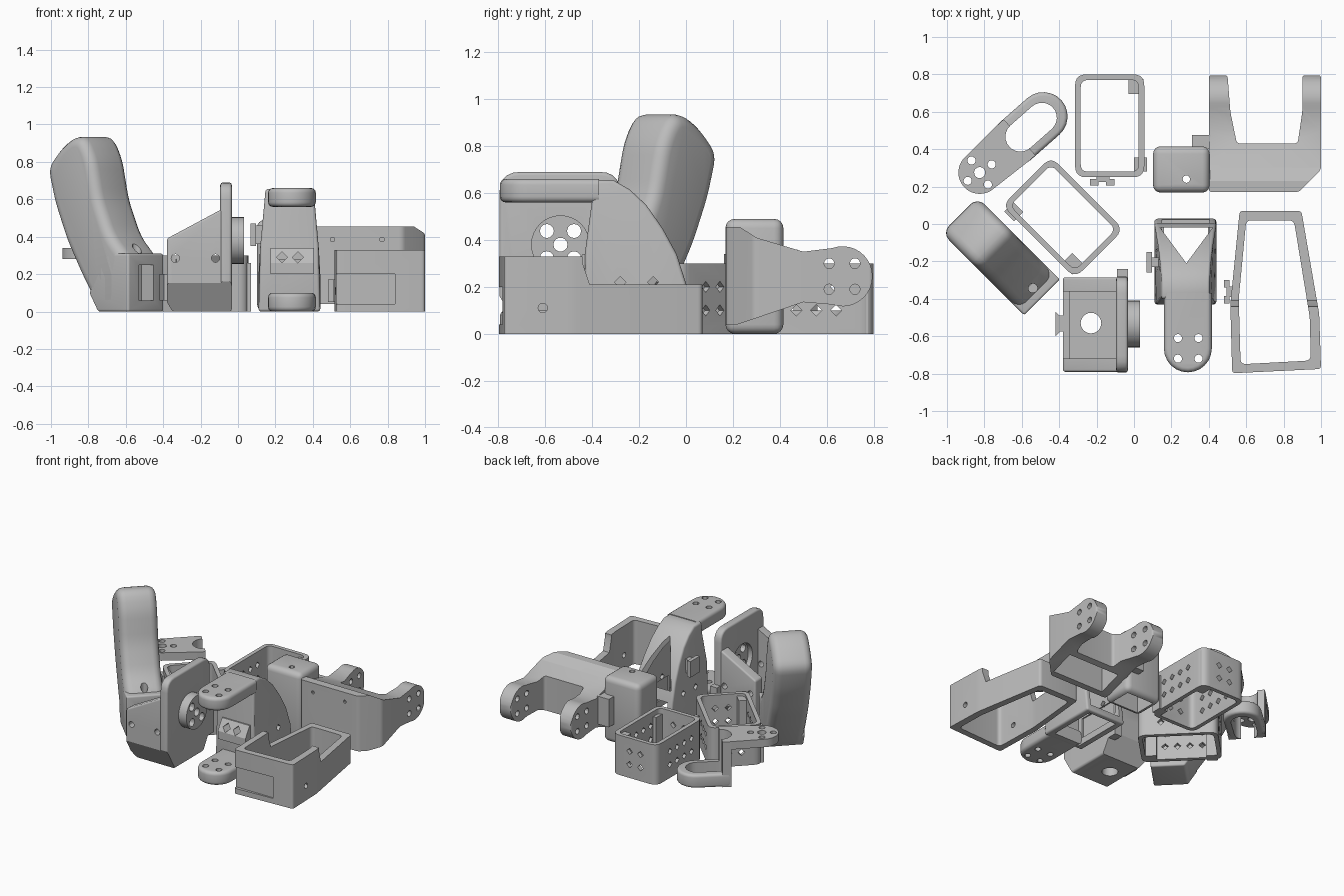
import bpy, bmesh
from math import sin, cos, pi, radians, atan2, hypot
from mathutils import Matrix, Vector

if "Cube" in bpy.data.objects:
    bpy.data.objects.remove(bpy.data.objects["Cube"])

plastic = bpy.data.materials.new("grey_plastic")
plastic.use_nodes = True
GREY = (0.5, 0.5, 0.5, 1)
plastic.diffuse_color = GREY
plastic.node_tree.nodes["Principled BSDF"].inputs["Base Color"].default_value = GREY
parts = []


# ---- outline helpers ----
def circle(a, b, r, n=20):
    return [(a + r * cos(2 * pi * i / n), b + r * sin(2 * pi * i / n)) for i in range(n)]


def rect(a0, a1, b0, b1):
    return [(a0, b0), (a1, b0), (a1, b1), (a0, b1)]


def rounded(pts, r, n=5):
    out = []
    for i, p in enumerate(pts):
        p, a, b = Vector(p), Vector(pts[i - 1]), Vector(pts[(i + 1) % len(pts)])
        s = p + (a - p).normalized() * min(r, (a - p).length * 0.45)
        e = p + (b - p).normalized() * min(r, (b - p).length * 0.45)
        for k in range(n + 1):
            t = k / n
            out.append(tuple(s * (1 - t) ** 2 + p * 2 * t * (1 - t) + e * t * t))
    return out


def capsule(p, q, r, n=12):
    ang = atan2(q[1] - p[1], q[0] - p[0])
    out = []
    for c, base in ((q, ang - pi / 2), (p, ang + pi / 2)):
        out += [(c[0] + r * cos(base + pi * i / n), c[1] + r * sin(base + pi * i / n)) for i in range(n + 1)]
    return out


def horn_holes(a, b, d=0.055, r=0.022, turn=0.0, centre=False):
    spots = [(a + d * 1.414 * cos(turn + pi / 4 + k * pi / 2),
              b + d * 1.414 * sin(turn + pi / 4 + k * pi / 2)) for k in range(4)]
    return [circle(x, y, r, 12) for x, y in spots] + ([circle(a, b, 0.03, 14)] if centre else [])


# ---- solid helpers ----
def apply(ob, kind, **settings):
    mod = ob.modifiers.new(kind, kind)
    for key, value in settings.items():
        setattr(mod, key, value)
    with bpy.context.temp_override(object=ob, active_object=ob, selected_objects=[ob]):
        bpy.ops.object.modifier_apply(modifier=mod.name)


def prism(name, outlines, lo, hi, axis="z", bevel=0, helper=False):
    if not isinstance(outlines[0][0], (tuple, list)):
        outlines = [outlines]
    place = {"x": lambda a, b, t: (t, a, b), "y": lambda a, b, t: (a, t, b), "z": lambda a, b, t: (a, b, t)}[axis]
    bm = bmesh.new()
    for line in outlines:
        low = [bm.verts.new(place(a, b, lo)) for a, b in line]
        high = [bm.verts.new(place(a, b, hi)) for a, b in line]
        bm.faces.new(low)
        bm.faces.new(high)
        for i in range(len(line)):
            bm.faces.new((low[i - 1], low[i], high[i], high[i - 1]))
    bmesh.ops.recalc_face_normals(bm, faces=bm.faces)
    mesh = bpy.data.meshes.new(name)
    bm.to_mesh(mesh)
    bm.free()
    mesh.materials.append(plastic)
    ob = bpy.data.objects.new(name, mesh)
    bpy.context.collection.objects.link(ob)
    ob.hide_render = helper
    if bevel:
        apply(ob, "BEVEL", width=bevel, segments=4, limit_method="ANGLE", angle_limit=radians(40))
    if not helper:
        parts.append(ob)
    return ob


def box(name, x0, x1, y0, y1, z0, z1, bevel=0):
    return prism(name, rect(x0, x1, y0, y1), z0, z1, bevel=bevel)


def cut(ob, outlines, lo, hi, axis="z", operation="DIFFERENCE"):
    cutter = prism("cutter", outlines, lo, hi, axis, helper=True)
    apply(ob, "BOOLEAN", object=cutter, operation=operation, solver="EXACT")
    bpy.data.objects.remove(cutter)


# ---- two motor holders: open rounded tubes with screw holes ----
def motor_holder(name, x, y, turn, end_clip):
    tube = prism(name, rounded(rect(-0.185, 0.185, -0.275, 0.275), 0.06), 0, 0.3)
    cut(tube, rounded(rect(-0.155, 0.155, -0.245, 0.245), 0.04), -1, 1)
    rows = (0.1, 0.2)
    cut(tube, [circle(a, z, 0.024, 4) for a in (-0.14, -0.055, 0.03, 0.115) for z in rows], -1, 1, "x")
    cut(tube, [circle(a, z, 0.024, 4) for a in (-0.05, 0.04) for z in rows], -1, 1, "y")
    made = [tube, box(name + "_corner_block", 0.1, 0.18, 0.17, 0.25, 0, 0.28),
            box(name + "_side_clip", 0.13, 0.2, -0.245, -0.17, 0, 0.26)]
    if end_clip:
        made += [box(name + "_clip_stem", -0.07, 0.0, -0.3, -0.27, 0.08, 0.2)]
        made += [box(name + "_clip_lug", a, a + 0.045, -0.32, -0.285, 0.08, 0.2) for a in (-0.105, -0.02)]
    for ob in made:
        ob.matrix_world = Matrix.Translation((x, y, 0)) @ Matrix.Rotation(turn, 4, "Z")


motor_holder("straight_holder", -0.13, 0.525, 0, True)
motor_holder("angled_holder", -0.38, 0.035, radians(225), False)

# ---- finger loop with raised horn plate ----
horn, tip = (-0.825, 0.275), (-0.485, 0.575)
length = hypot(tip[0] - horn[0], tip[1] - horn[1])
turn = atan2(tip[1] - horn[1], tip[0] - horn[0])
loop = prism("finger_loop", capsule((0.25, 0), (length, 0), 0.13), 0, 0.1, bevel=0.02)
cut(loop, rect(0, 0.23, -0.2, 0.2), -1, 1)
riser = box("loop_riser", 0.225, 0.285, -0.128, 0.128, 0, 0.34)
horn_plate = prism("loop_horn_plate", [(0.24, 0.128), *circle(0, 0, 0.114, 36)[9:28], (0.24, -0.128)], 0.28, 0.34)
cut(horn_plate, horn_holes(0, 0, 0.055, 0.022, radians(38), True), 0, 1)
for ob in (loop, riser, horn_plate):
    cut(ob, capsule((0.29, 0), (length - 0.01, 0), 0.08), -1, 1)
    ob.matrix_world = Matrix.Translation((*horn, 0)) @ Matrix.Rotation(turn, 4, "Z")

# ---- hand grip, leaning diagonally ----
grip_side = [(0.09, 0.02), (0.31, 0.0), (0.45, 0.2), (0.56, 0.38), (0.65, 0.58), (0.705, 0.77), (0.6, 0.88),
             (0.5, 0.937), (0.42, 0.93), (0.355, 0.82), (0.305, 0.6), (0.215, 0.41), (0.09, 0.29)]
grip = prism("hand_grip", rounded(grip_side, 0.06, 4), 0.49, 0.76, "y", bevel=0.055)
base = prism("grip_base", [(0.07, 0), (0.305, 0), (0.37, 0.1), (0.24, 0.31), (0.07, 0.31)], 0.49, 0.76, "y", bevel=0.012)
for ob in (grip, base):
    cut(ob, rect(0.0, 0.16, 0.06, 0.25), 0.57, 0.68, "y")
    cut(ob, circle(0.14, 0.625, 0.025, 12), 0.2, 1)
    ob.matrix_world = Matrix.Rotation(radians(135), 4, "Z")

# ---- shoulder cradle: tray, tall plate and horn disc, with chamfered feet ----
cradle = prism("cradle_tray", [(-0.38, 0.05), (-0.35, 0), (-0.05, 0), (-0.05, 0.56), (-0.1, 0.54), (-0.38, 0.39)],
               -0.79, -0.285, "y", bevel=0.012)
cut(cradle, rect(-0.345, -0.09, -0.72, -0.36), 0.06, 1)
cut(cradle, rect(-0.6, -0.2, -0.72, -0.36), 0.2, 1)
cut(cradle, circle(-0.23, -0.53, 0.055, 24), -1, 1)
cut(cradle, [circle(x, 0.285, 0.022, 12) for x in (-0.335, -0.12)], -1, 0, "y")
plate = prism("cradle_plate", rounded(rect(-0.795, -0.28, 0, 0.69), 0.09), -0.095, -0.033, "x", bevel=0.015)
for ob in (cradle, plate):
    cut(ob, [[(-0.85, -0.1), (-0.7, -0.1), (-0.7, 0), (-0.8, 0.17), (-0.85, 0.17)],
             [(-0.2, -0.1), (-0.37, -0.1), (-0.37, 0), (-0.27, 0.17), (-0.2, 0.17)]], -1, 0.5, "x")
    cut(ob, circle(-0.535, 0.38, 0.12, 32), -0.12, -0.045, "x")
disc = prism("cradle_horn", circle(-0.535, 0.38, 0.125, 32), -0.06, 0.032, "x")
for ob in (plate, disc):
    cut(ob, horn_holes(-0.535, 0.38, 0.058, 0.03, 0, True), -1, 1, "x")
box("cradle_clip_stem", -0.4, -0.37, -0.575, -0.49, 0.06, 0.2)
prism("cradle_clip", [(-0.42, -0.6), (-0.39, -0.57), (-0.39, -0.5), (-0.42, -0.47)], 0.06, 0.2)
box("cradle_rear_tab", -0.09, -0.033, -0.31, -0.24, 0.1, 0.28)

# ---- forked wrist: curved shell with upper and lower horn plates ----
fork_side = [(-0.43, 0), (-0.43, 0.35), (-0.4, 0.57), (-0.4, 0.655), (-0.31, 0.655), (-0.24, 0.615), (-0.17, 0.55),
             (-0.1, 0.45), (-0.04, 0.34), (0.005, 0.2), (0.03, 0.0)]
shell = prism("fork_shell", fork_side, 0.11, 0.44, "x", bevel=0.015)
for v in shell.data.vertices:
    v.co.x = 0.278 + (v.co.x - 0.278) * (1 - 0.55 * max(0, v.co.z - 0.25))
inner = [(a * 0.87 - 0.026, b - 0.04) for a, b in fork_side]
cut(shell, inner, 0.16, 0.395, "x")
cut(shell, rect(-0.36, 0.1, 0.05, 0.2), 0.15, 0.405, "x")
cut(shell, [(0.14, -0.02), (0.42, -0.02), (0.28, -0.21)], 0.1, 1)
hood = prism("fork_hood", [(-0.41, 0.34), (-0.44, 0.34), (-0.49, 0.26), (-0.49, 0.2), (-0.41, 0.2)], 0.175, 0.405, "x")
for ob in (shell, hood):
    cut(ob, [circle(x, 0.29, 0.03, 4) for x in (0.235, 0.32)], -1, -0.3, "y")
cut(shell, [circle(y, 0.22, 0.024, 4) for y in (-0.28, -0.14)], 0, 1, "x")
for label, z0, z1 in (("upper", 0.56, 0.66), ("lower", 0.0, 0.1)):
    jaw = prism("fork_" + label + "_plate", capsule((0.288, -0.665), (0.288, -0.35), 0.128), z0, z1, bevel=0.025)
    cut(jaw, rect(0, 1, -0.37, 0), -1, 1)
    cut(jaw, horn_holes(0.29, -0.665), -1, 1)
box("fork_clip_stem", 0.09, 0.15, -0.23, -0.18, 0.36, 0.46)
box("fork_clip", 0.068, 0.095, -0.26, -0.15, 0.35, 0.47)

# ---- electronics tray: tapered frame with a lower rear half ----
tray = prism("tray_frame", rounded([(0.525, -0.798), (1, -0.775), (0.99, -0.48), (0.895, 0.07),
                                    (0.565, 0.07), (0.515, -0.43)], 0.02), 0, 0.33)
cut(tray, rounded([(0.57, -0.75), (0.945, -0.73), (0.94, -0.5), (0.855, 0.02), (0.6, 0.02), (0.56, -0.4)], 0.03), -1, 1)
cut(tray, [(-0.44, 0.6), (-0.44, 0.3), (-0.41, 0.21), (0.3, 0.21), (0.3, 0.6)], 0, 2, "x")
cut(tray, rect(0.5, 0.84, 0.04, 0.2), -0.9, -0.774, "y")
cut(tray, circle(-0.61, 0.11, 0.02, 12), 0.5, 1.2, "x")
box("tray_clip_stem", 0.495, 0.54, -0.39, -0.335, 0.05, 0.17)
for y in (-0.425, -0.34):
    box("tray_clip_lug", 0.48, 0.51, y, y + 0.04, 0.05, 0.17)

# ---- yoke: two arms on a hollow bridge, trimmed by the arm side shape ----
yoke = prism("yoke", rounded([(0.4, 0.17), (0.88, 0.17), (1, 0.29), (1, 0.797), (0.9, 0.797), (0.9, 0.6), (0.875, 0.43),
                              (0.55, 0.43), (0.515, 0.6), (0.5, 0.797), (0.4, 0.797)], 0.02), 0, 0.5)
arm_end = [(0.667 + 0.128 * cos(radians(a)), 0.245 + 0.128 * sin(radians(a))) for a in range(-110, 111, 11)]
arm_side = [(0.16, 0.04), (0.22, 0.04), (0.5, 0.135)] + arm_end + [(0.5, 0.35), (0.3, 0.41), (0.23, 0.455), (0.16, 0.455)]
cut(yoke, arm_side, 0, 2, "x", "INTERSECT")
cut(yoke, horn_holes(0.665, 0.245), 0, 2, "x")
cut(yoke, [(0.22, -0.1), (0.39, -0.1), (0.39, 0.34), (0.22, 0.4)], 0.47, 0.9, "x")
cut(yoke, [circle(x, 0.385, 0.012, 10) for x in (0.505, 0.77)], 0, 0.3, "y")
case = box("yoke_motor_case", 0.102, 0.405, 0.168, 0.415, 0, 0.49, bevel=0.04)
cut(case, rect(0.145, 0.37, 0.21, 0.375), -1, 0.44)
cut(case, circle(0.28, 0.24, 0.02, 12), 0.3, 1)
box("yoke_case_ledge", 0.31, 0.41, 0.4, 0.475, 0.15, 0.36)

# ---- smooth the rounded surfaces, keep the edges ----
bpy.ops.object.select_all(action="DESELECT")
for ob in parts:
    ob.select_set(True)
bpy.context.view_layer.objects.active = parts[0]
bpy.ops.object.shade_smooth_by_angle(angle=radians(30))
